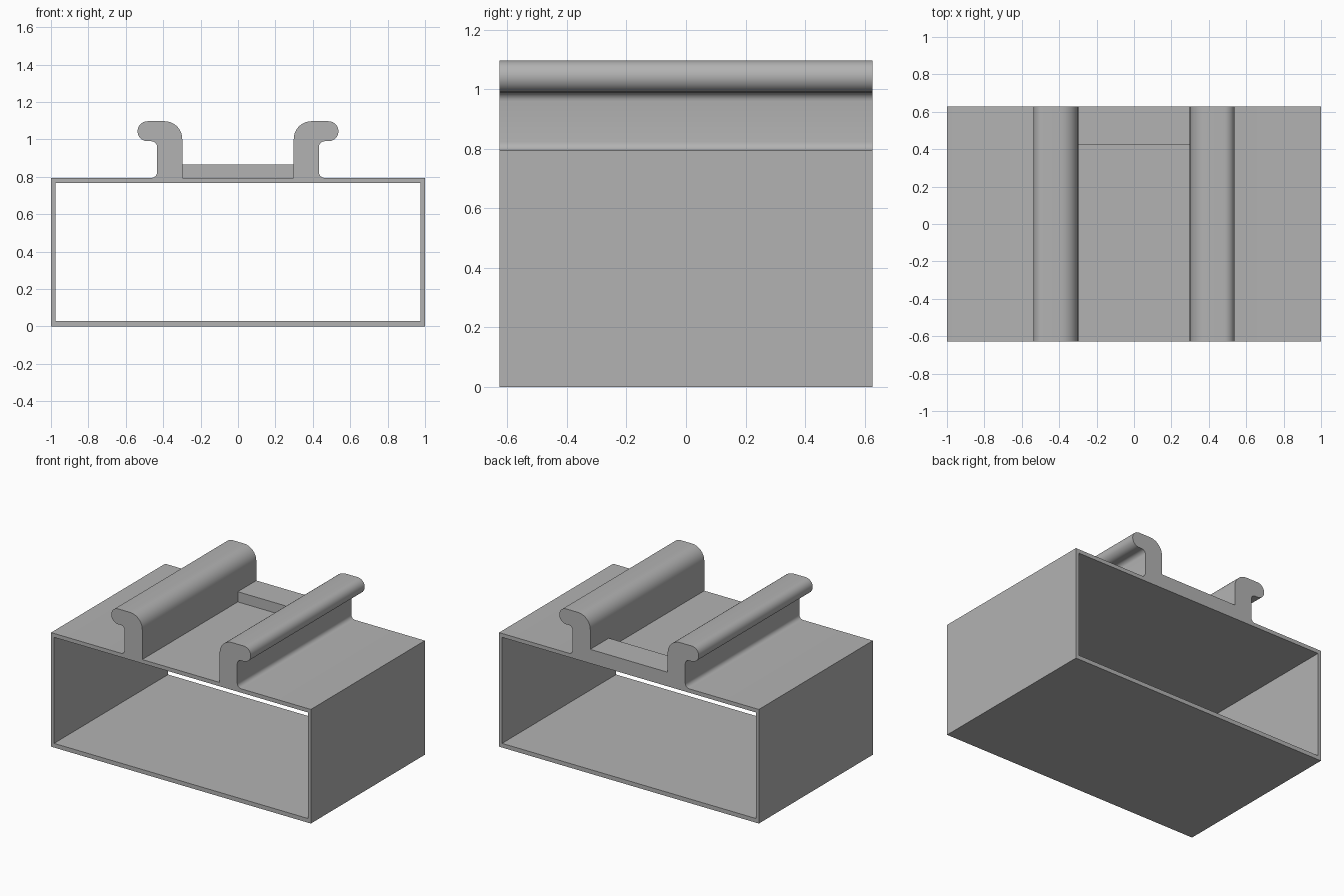
import bpy
import bmesh
from math import cos, sin, radians
from mathutils import Vector

cube = bpy.data.objects.get("Cube")
if cube:
    bpy.data.objects.remove(cube, do_unlink=True)

grey = bpy.data.materials.new("plain grey")
grey.use_nodes = True
colour = (0.45, 0.45, 0.45, 1)
grey.diffuse_color = colour
grey.node_tree.nodes["Principled BSDF"].inputs["Base Color"].default_value = colour

# Main dimensions
HALF_LENGTH = 0.627
DECK = 0.794            # top of the tube
WEB_IN, WEB_OUT = 0.298, 0.433
LIP_TIP, LIP_LOW, RAIL_TOP = 0.537, 0.99, 1.097
LIP_R = (RAIL_TOP - LIP_LOW) / 2
FILLET, SHOULDER = 0.03, 0.095


def arc(cx, cz, r, start, end, steps):
    """Points of a circular arc in the x-z plane."""
    angles = [radians(start + (end - start) * i / steps) for i in range(steps + 1)]
    return [(cx + r * cos(a), cz + r * sin(a)) for a in angles]


def make_object(name, bm):
    bmesh.ops.recalc_face_normals(bm, faces=bm.faces)
    mesh = bpy.data.meshes.new(name)
    bm.to_mesh(mesh)
    bm.free()
    mesh.materials.append(grey)
    obj = bpy.data.objects.new(name, mesh)
    bpy.context.collection.objects.link(obj)
    return obj


def extrude_outlines(name, outlines, y0, y1):
    """Fill the outlines (inner ones become holes) and extrude along y."""
    bm = bmesh.new()
    edges = []
    for outline in outlines:
        verts = [bm.verts.new((x, y0, z)) for x, z in outline]
        edges += [bm.edges.new((v, verts[i - 1])) for i, v in enumerate(verts)]
    bmesh.ops.triangle_fill(bm, edges=edges, use_beauty=True, normal=Vector((0, -1, 0)))
    result = bmesh.ops.extrude_face_region(bm, geom=bm.faces[:], use_keep_orig=True)
    moved = [g for g in result["geom"] if isinstance(g, bmesh.types.BMVert)]
    bmesh.ops.translate(bm, verts=moved, vec=(0, y1 - y0, 0))
    return make_object(name, bm)


# Tube with two hooked rails: one half outline, mirrored
half = [(1, 0), (1, DECK)]
half += arc(WEB_OUT + FILLET, DECK + FILLET, FILLET, 270, 180, 6)
half += arc(WEB_OUT + FILLET, LIP_LOW - FILLET, FILLET, 180, 90, 6)
half += arc(LIP_TIP - LIP_R, LIP_LOW + LIP_R, LIP_R, -90, 90, 16)
half += arc(WEB_IN + SHOULDER, RAIL_TOP - SHOULDER, SHOULDER, 90, 180, 10)
half += [(WEB_IN, DECK)]
outer = half + [(-x, z) for x, z in reversed(half)]
inner = [(-0.977, 0.029), (0.977, 0.029), (0.977, 0.767), (-0.977, 0.767)]
body = extrude_outlines("tube_with_rails", [outer, inner], -HALF_LENGTH, HALF_LENGTH)

# Stop block between the rails at the back
block = [(-WEB_IN, DECK), (WEB_IN, DECK), (WEB_IN, 0.865), (-WEB_IN, 0.865)]
extrude_outlines("stop_block", [block], 0.423, HALF_LENGTH)

# Smooth the rounded rails, keep the corners sharp
bpy.ops.object.select_all(action="DESELECT")
body.select_set(True)
bpy.context.view_layer.objects.active = body
bpy.ops.object.shade_smooth_by_angle(angle=radians(30))
